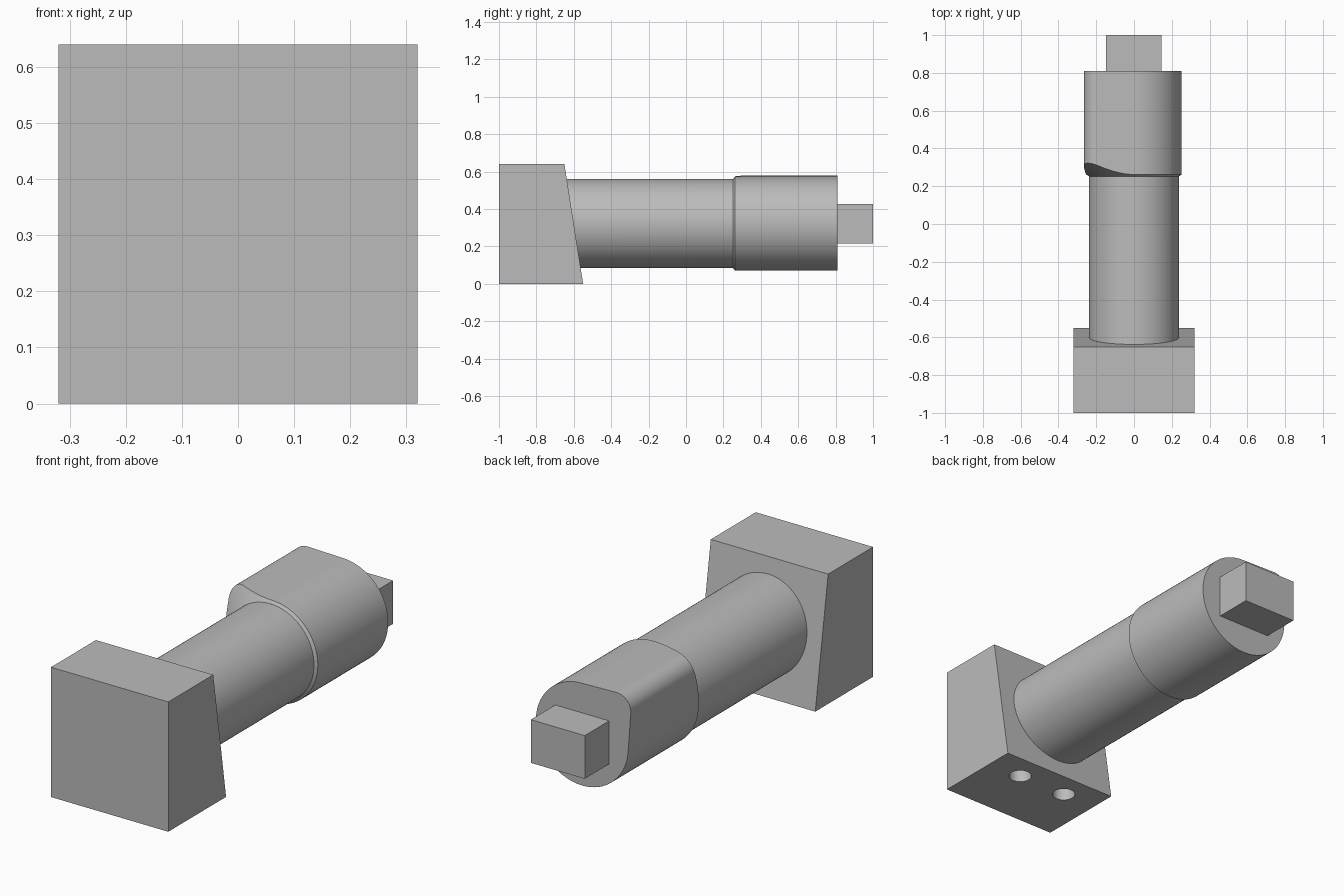
import bpy, bmesh, math

cube = bpy.data.objects.get("Cube")
if cube:
    bpy.data.objects.remove(cube, do_unlink=True)

# Single plain grey
grey = bpy.data.materials.new("plain_grey")
grey.use_nodes = True
grey.diffuse_color = (0.5, 0.5, 0.5, 1)
grey.node_tree.nodes["Principled BSDF"].inputs["Base Color"].default_value = (0.5, 0.5, 0.5, 1)

AXIS_Z = 0.322      # height of the shaft axis
SHAFT_R = 0.238
HEAD_R = 0.252


def loft(name, rings, smooth=False):
    """Skin a list of equal-length point rings and cap both ends."""
    bm = bmesh.new()
    loops = [[bm.verts.new(p) for p in ring] for ring in rings]
    for a, b in zip(loops, loops[1:]):
        for i in range(len(a)):
            j = (i + 1) % len(a)
            bm.faces.new((a[i], a[j], b[j], b[i]))
    bm.faces.new(loops[0])
    bm.faces.new(loops[-1])
    bmesh.ops.recalc_face_normals(bm, faces=bm.faces)
    mesh = bpy.data.meshes.new(name)
    bm.to_mesh(mesh)
    bm.free()
    mesh.materials.append(grey)
    obj = bpy.data.objects.new(name, mesh)
    bpy.context.collection.objects.link(obj)
    if smooth:
        bpy.ops.object.select_all(action="DESELECT")
        obj.select_set(True)
        bpy.context.view_layer.objects.active = obj
        bpy.ops.object.shade_smooth_by_angle(angle=math.radians(25))
    return obj


def circle(r, n=96, cx=0, cy=0):
    return [(cx + r * math.cos(math.tau * i / n), cy + r * math.sin(math.tau * i / n))
            for i in range(n)]


def slope_y(z):
    """Sloped back face of the block."""
    return -0.55 - 0.1 * z / 0.64


# Block with a sloped back
profile = [(-1, 0), (slope_y(0), 0), (slope_y(0.64), 0.64), (-1, 0.64)]
block = loft("base_block", [[(x, y, z) for y, z in profile] for x in (-0.32, 0.32)])

# Two blind holes in the underside
for x in (-0.135, 0.135):
    hole = circle(0.053, 48, x, -0.68)
    cutter = loft("hole_cutter", [[(px, py, z) for px, py in hole] for z in (-0.1, 0.3)], True)
    cutter.hide_render = True
    cut = block.modifiers.new("hole", "BOOLEAN")
    cut.operation = "DIFFERENCE"
    cut.solver = "EXACT"
    cut.object = cutter
    bpy.context.view_layer.objects.active = block
    bpy.ops.object.modifier_apply(modifier=cut.name)
    bpy.data.objects.remove(cutter, do_unlink=True)
bpy.ops.object.select_all(action="DESELECT")
block.select_set(True)
bpy.ops.object.shade_smooth_by_angle(angle=math.radians(25))

# Round shaft, its near end following the slope just inside the block
ring = circle(SHAFT_R)
loft("shaft", [[(x, slope_y(z + AXIS_Z) - 0.01, z + AXIS_Z) for x, z in ring],
               [(x, 0.4, z + AXIS_Z) for x, z in ring]], True)

# Head outline: a circle stretched tangentially out to one rounded corner
cx, cz, cr = -0.189, 0.18, 0.077
toward = math.atan2(cz, cx)
spread = math.acos((HEAD_R - cr) / math.hypot(cx, cz))
start, end = toward - spread, toward + spread


def on_main(a):
    return (HEAD_R * math.cos(a), HEAD_R * math.sin(a))


def on_corner(a):
    return (cx + cr * math.cos(a), cz + cr * math.sin(a))


def between(p, q, n=16):
    return [tuple(u + (v - u) * i / n for u, v in zip(p, q)) for i in range(1, n)]


outline = [on_main(end + (math.tau - 2 * spread) * i / 72) for i in range(73)]
outline += between(on_main(start), on_corner(start))
outline += [on_corner(start + 2 * spread * i / 24) for i in range(25)]
outline += between(on_corner(end), on_main(end))

# Head: the front edge is trimmed by a shallow cone around the shaft
inner, front = [], []
for x, z in outline:
    r = math.hypot(x, z)
    k = SHAFT_R / r
    inner.append((x * k, 0.252, z * k + AXIS_Z))
    front.append((x, 0.252 + 0.7 * (r - SHAFT_R), z + AXIS_Z))
back = [(x, 0.81, z + AXIS_Z) for x, z in outline]
loft("head", [inner, front, back], True)

# Square drive peg
peg = [(-0.148, 0.215), (0.146, 0.215), (0.146, 0.428), (-0.148, 0.428)]
loft("end_peg", [[(x, y, z) for x, z in peg] for y in (0.78, 1)])
